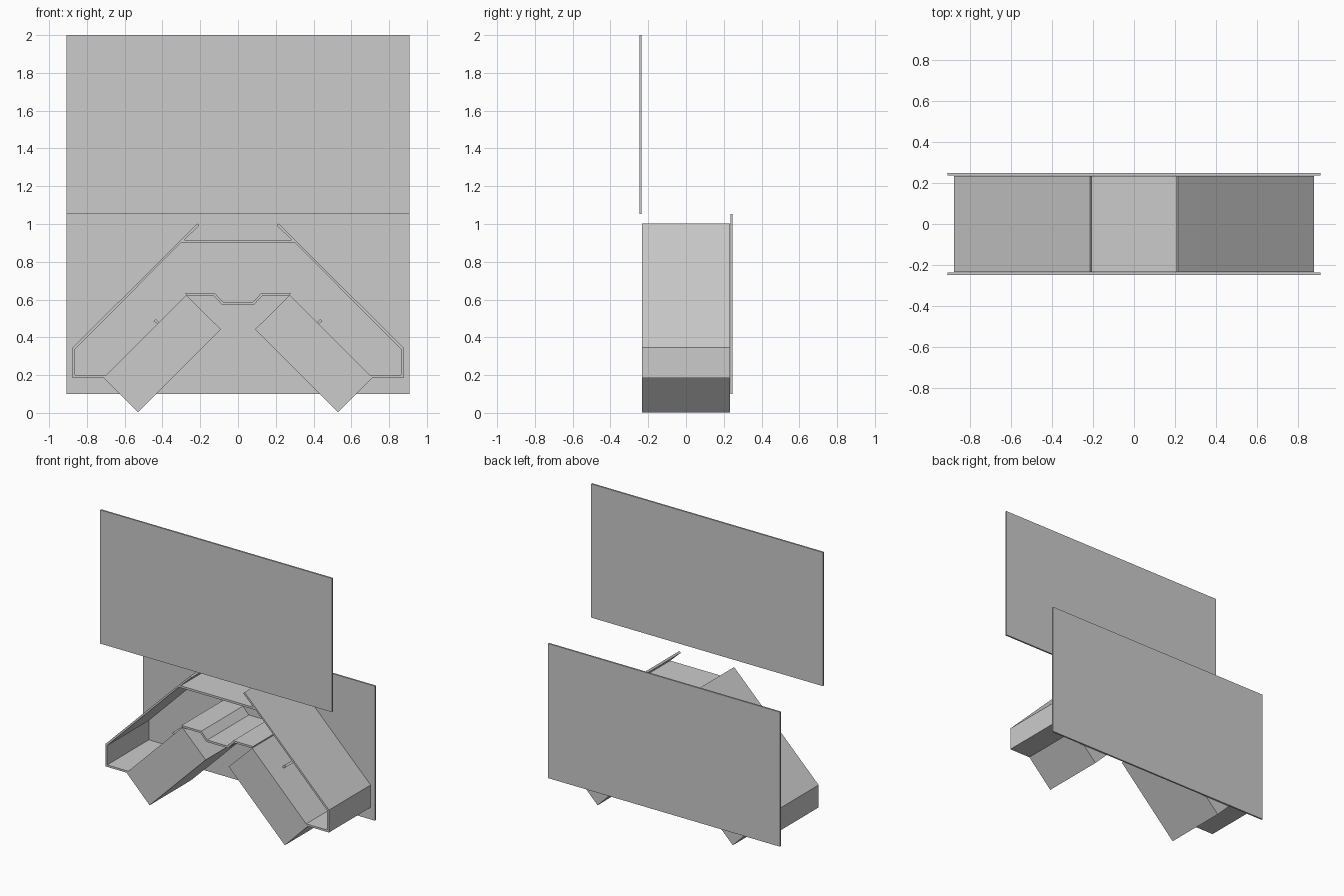
import bpy, bmesh, math

if "Cube" in bpy.data.objects:
    bpy.data.objects.remove(bpy.data.objects["Cube"])

D = 0.233  # half depth of the channel parts


def extrude(name, pts, y0=-D, y1=D, side=1):
    """Extrude an (x, z) profile along y; side=-1 mirrors it across x."""
    bm = bmesh.new()
    face = bm.faces.new([bm.verts.new((x * side, y0, z)) for x, z in pts])
    res = bmesh.ops.extrude_face_region(bm, geom=[face])
    verts = [v for v in res["geom"] if isinstance(v, bmesh.types.BMVert)]
    bmesh.ops.translate(bm, verts=verts, vec=(0, y1 - y0, 0))
    bmesh.ops.recalc_face_normals(bm, faces=bm.faces)
    me = bpy.data.meshes.new(name)
    bm.to_mesh(me)
    bm.free()
    ob = bpy.data.objects.new(name, me)
    bpy.context.collection.objects.link(ob)
    return ob


def rect(x, z0, z1):
    return [(-x, z0), (x, z0), (x, z1), (-x, z1)]


# Large cover panels: raised front one and back one
extrude("front_panel", rect(0.908, 1.053, 2.0), -0.247, -0.235)
extrude("back_panel", rect(0.908, 0.1, 1.053), 0.235, 0.247)

# Horizontal top plate between the slopes
extrude("top_plate", [(-0.302, 0.9), (0.302, 0.9), (0.286, 0.915), (-0.286, 0.915)])

# Stepped inner plate bridging the two boxes
step = [(0.28, 0.636), (0.125, 0.636), (0.078, 0.586)]
under = [(0.274, 0.622), (0.131, 0.622), (0.084, 0.572)]
top = step + [(-x, z) for x, z in reversed(step)]
bottom = under + [(-x, z) for x, z in reversed(under)]
extrude("inner_plate", top + bottom[::-1])

for side, label in ((-1, "left"), (1, "right")):
    # Bent outer sheet: slope, vertical wall, bottom return
    extrude(label + "_outer_sheet",
            [(0.314, 0.904), (0.876, 0.345), (0.876, 0.186), (0.711, 0.186),
             (0.698, 0.2), (0.862, 0.2), (0.862, 0.338), (0.302, 0.9)], side=side)
    # Lip continuing the slope above the top plate
    extrude(label + "_top_lip",
            [(0.314, 0.904), (0.302, 0.9), (0.204, 0.992), (0.214, 1.003)], side=side)
    # Tilted solid box
    extrude(label + "_box",
            [(0.711, 0.186), (0.53, 0.003), (0.09, 0.442), (0.274, 0.623)], side=side)
    # Small latch pin on the sloping box face
    extrude(label + "_latch_pin",
            [(0.426, 0.471), (0.418, 0.479), (0.436, 0.497), (0.448, 0.485)],
            -0.10, -0.01, side)
